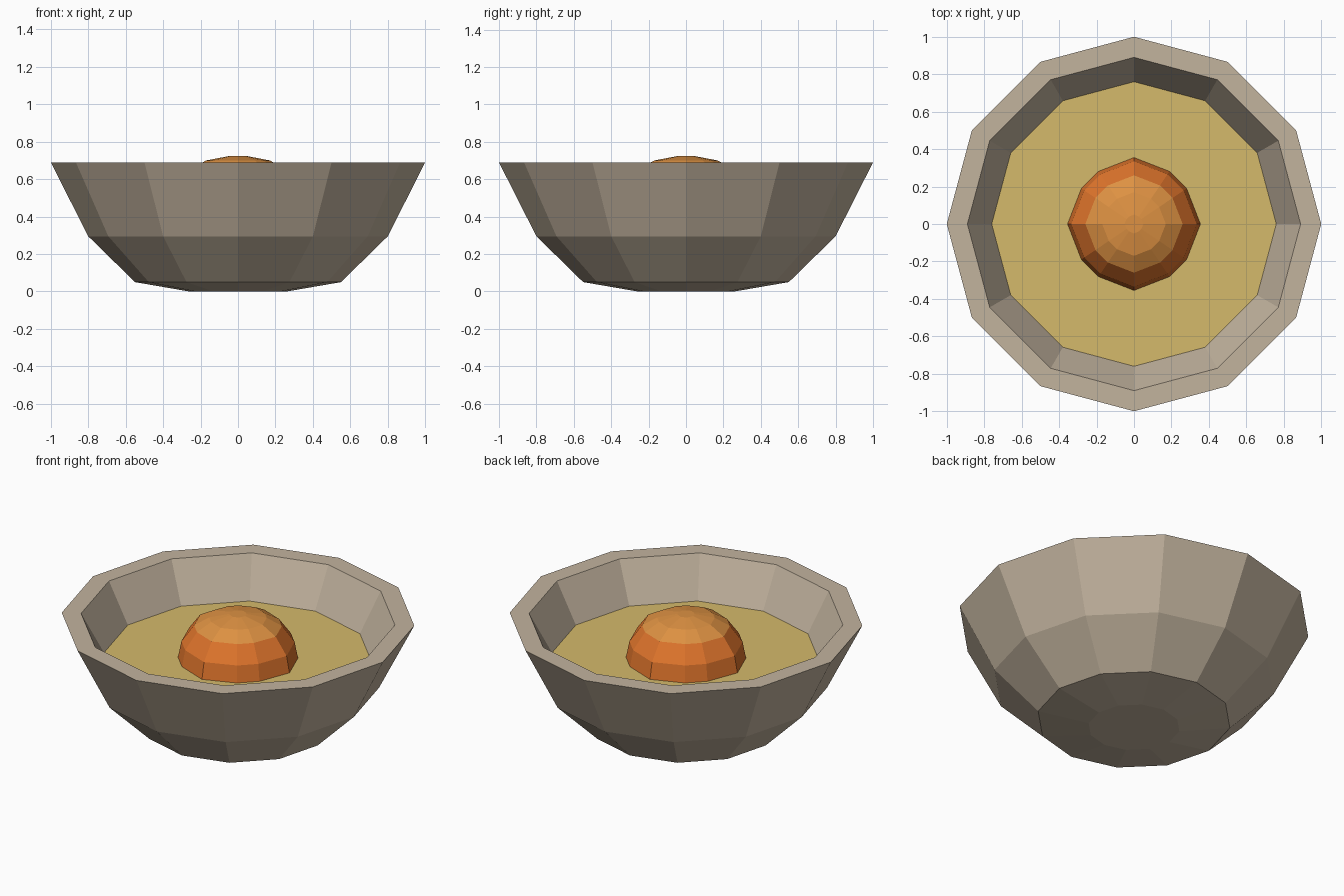
import bpy, bmesh, math

if "Cube" in bpy.data.objects:
    bpy.data.objects.remove(bpy.data.objects["Cube"])


def lin(c):
    c /= 255
    return c / 12.92 if c <= 0.04045 else ((c + 0.055) / 1.055) ** 2.4


def material(name, r, g, b):
    m = bpy.data.materials.new(name)
    m.diffuse_color = (lin(r), lin(g), lin(b), 1)
    m.use_nodes = True
    m.node_tree.nodes["Principled BSDF"].inputs["Base Color"].default_value = m.diffuse_color
    return m


stone = material("taupe stone", 194, 179, 158)
broth = material("yellow broth", 213, 186, 107)
orange = material("deep orange", 224, 117, 44)
light_orange = material("light orange", 221, 145, 66)


def lathe(name, profile, dirs, mats, cap_first=False, cap_last=False, rule=None):
    """Sweep (radius, z) points around the given directions (unit-ish xy pairs)."""
    bm = bmesh.new()
    rings = [[bm.verts.new((r * x, r * y, z)) for x, y in dirs] for r, z in profile]
    n = len(dirs)
    for a, b in zip(rings, rings[1:]):
        for i in range(n):
            j = (i + 1) % n
            bm.faces.new((a[i], a[j], b[j], b[i]))
    if cap_first:
        bm.faces.new(rings[0][::-1])
    if cap_last:
        bm.faces.new(rings[-1])
    if rule:
        for f in bm.faces:
            f.material_index = rule(f.calc_center_median())
    me = bpy.data.meshes.new(name)
    bm.to_mesh(me)
    bm.free()
    ob = bpy.data.objects.new(name, me)
    for m in mats:
        me.materials.append(m)
    bpy.context.collection.objects.link(ob)
    return ob


twelve = [(math.cos(math.radians(30 * i)), math.sin(math.radians(30 * i))) for i in range(12)]

# bowl: underside, outer wall, rim and inner wall down to the broth
lathe("bowl", [(0.26, 0), (0.55, 0.05), (0.80, 0.295), (1.0, 0.69), (0.89, 0.69), (0.76, 0.45)],
      twelve, [stone], cap_first=True)

# broth surface
lathe("broth", [(0.76, 0.45)], twelve, [broth], cap_last=True)

# yolk: slightly squared twelve-sided dome with a lighter top
yolk_dirs = []
for q in range(4):
    for a, k in ((0, 1), (34, 0.955), (56, 0.955)):
        t = math.radians(90 * q + a)
        yolk_dirs.append((k * math.cos(t), k * math.sin(t)))
lathe("yolk", [(0.355, 0.45), (0.335, 0.55), (0.26, 0.65), (0.17, 0.70), (0.05, 0.723)],
      yolk_dirs, [orange, light_orange], cap_last=True,
      rule=lambda c: 1 if c.z > 0.66 else 0)
